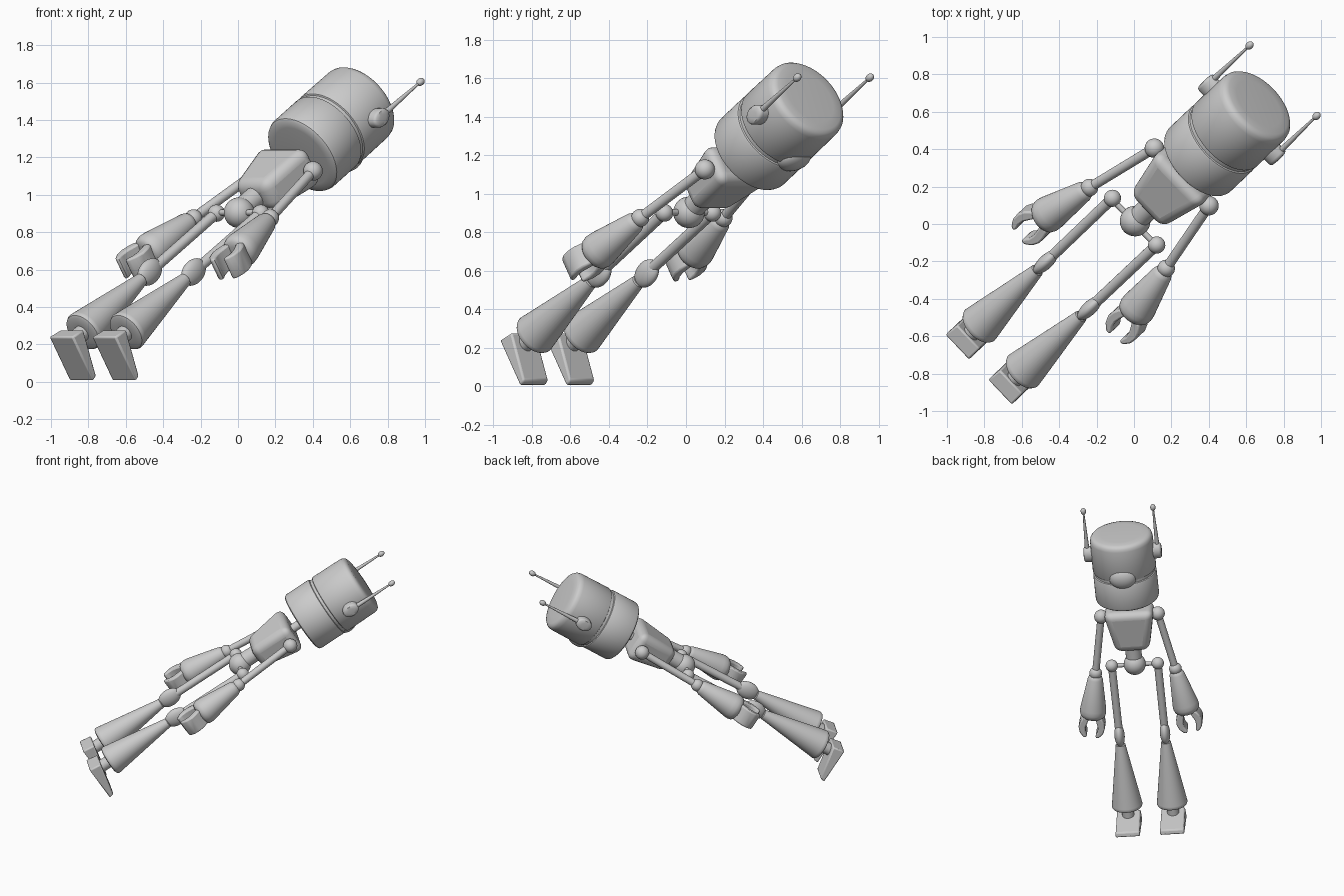
import bpy, bmesh, math
from mathutils import Matrix, Vector

if "Cube" in bpy.data.objects:
    bpy.data.objects.remove(bpy.data.objects["Cube"])

# Body frame: x = sideways, y = front, z = head direction; tilted as a whole
yaw, tilt = math.radians(43.5), math.radians(33)
c, s = math.cos(tilt), math.sin(tilt)
hx, hy = math.cos(yaw), math.sin(yaw)
BODY = Matrix(((hy, s * hx, c * hx, -0.005),
               (-hx, s * hy, c * hy, 0.005),
               (0, -c, s, 0.90),
               (0, 0, 0, 1)))

grey = bpy.data.materials.new("light_grey")
grey.diffuse_color = (0.6, 0.6, 0.6, 1)
grey.use_nodes = True
grey.node_tree.nodes["Principled BSDF"].inputs["Base Color"].default_value = grey.diffuse_color


def finish(name, bm, local=Matrix(), bevel=0, segments=3, angle=35):
    bmesh.ops.recalc_face_normals(bm, faces=bm.faces)
    me = bpy.data.meshes.new(name)
    bm.to_mesh(me)
    bm.free()
    ob = bpy.data.objects.new(name, me)
    bpy.context.collection.objects.link(ob)
    me.materials.append(grey)
    ob.matrix_world = BODY @ local
    if bevel:
        mod = ob.modifiers.new("rounding", 'BEVEL')
        mod.width, mod.segments, mod.limit_method = bevel, segments, 'ANGLE'
        mod.angle_limit = math.radians(25)
    bpy.ops.object.select_all(action='DESELECT')
    ob.select_set(True)
    bpy.context.view_layer.objects.active = ob
    bpy.ops.object.shade_smooth_by_angle(angle=math.radians(angle))
    return ob


def along(start, end):
    """Matrix whose z runs from start to end."""
    d = Vector(end) - Vector(start)
    return Matrix.Translation(start) @ d.to_track_quat('Z', 'Y').to_matrix().to_4x4()


def lathe(name, profile, local=Matrix(), n=40, sx=1, sy=1):
    """Turn (radius, height) points around local z."""
    bm = bmesh.new()
    rings = []
    for r, z in profile:
        rings.append([bm.verts.new((sx * r * math.cos(2 * math.pi * i / n),
                                    sy * r * math.sin(2 * math.pi * i / n), z)) for i in range(n)])
    for a, b in zip(rings, rings[1:]):
        for i in range(n):
            j = (i + 1) % n
            bm.faces.new((a[i], a[j], b[j], b[i]))
    bm.faces.new(rings[0])
    bm.faces.new(rings[-1])
    return finish(name, bm, local)


def rod(name, a, b, r1, r2=None):
    length = (Vector(b) - Vector(a)).length
    lathe(name, [(r1, 0), (r2 or r1, length)], along(a, b), 20)


def ball(name, at, size):
    bm = bmesh.new()
    bmesh.ops.create_uvsphere(bm, u_segments=28, v_segments=16, radius=1)
    bmesh.ops.scale(bm, vec=size, verts=bm.verts)
    finish(name, bm, Matrix.Translation(at))


def box(name, corners, bevel, segments=3):
    """Hexahedron from 4 bottom and 4 top corners."""
    bm = bmesh.new()
    v = [bm.verts.new(p) for p in corners]
    for f in ((0, 1, 2, 3), (4, 5, 6, 7), (0, 1, 5, 4), (1, 2, 6, 5), (2, 3, 7, 6), (3, 0, 4, 7)):
        bm.faces.new([v[i] for i in f])
    finish(name, bm, Matrix(), bevel, segments)


def rect(w, y0, y1, z0, z1):
    return [(-w, y0, z0), (w, y0, z0), (w, y1, z1), (-w, y1, z1)]


# Head drum with a groove, nose and neck
lathe("head", [(0.18, 0.563), (0.22, 0.567), (0.231, 0.575), (0.236, 0.59), (0.236, 0.78), (0.232, 0.788),
               (0.224, 0.792), (0.224, 0.812), (0.232, 0.816), (0.236, 0.824), (0.234, 1.06), (0.229, 1.082),
               (0.217, 1.096), (0.198, 1.103), (0.15, 1.106)], n=64)
ball("nose", (0, 0.2, 0.83), (0.1, 0.058, 0.085))
rod("neck", (0, 0, 0.45), (0, 0, 0.58), 0.032)

# Torso, waist and pelvis
box("torso", rect(0.125, -0.09, 0.09, 0.15, 0.15) + rect(0.19, -0.12, 0.12, 0.485, 0.485), 0.055, 5)
rod("waist", (0, 0, 0.05), (0, 0, 0.18), 0.06)
ball("pelvis", (0, 0.005, 0.015), (0.082, 0.082, 0.082))
rod("hip_bar", (-0.172, 0, 0.008), (0.172, 0, 0.008), 0.016)

for side, k in (("left", -1), ("right", 1)):
    # Ear pod and antenna
    pod = along((k * 0.21, 0.008, 0.95), (k * 0.3, 0.008, 0.95))
    ear = [(1, 0), (1, 0.062), (0.93, 0.072), (0.8, 0.078), (0.4, 0.081)]
    flip = abs((pod.to_3x3() @ Vector((1, 0, 0))).z) > 0.5
    lathe(side + "_ear", ear, pod, 32, 0.062 if flip else 0.047, 0.047 if flip else 0.062)
    rod(side + "_antenna", (k * 0.262, 0.008, 0.99), (k * 0.26, 0.012, 1.305), 0.017, 0.006)
    ball(side + "_antenna_tip", (k * 0.26, 0.012, 1.31), (0.02, 0.02, 0.026))

    # Arm
    shoulder, elbow = Vector((k * 0.212, 0.005, 0.424)), Vector((k * 0.298, 0, -0.046))
    wrist = Vector((k * 0.355, 0, -0.41))
    ball(side + "_shoulder", shoulder, (0.052,) * 3)
    rod(side + "_upper_arm", shoulder, elbow, 0.027)
    ball(side + "_elbow", elbow, (0.047,) * 3)
    lathe(side + "_forearm", [(0.035, 0.015), (0.047, 0.025), (0.056, 0.045), (0.096, 0.29), (0.098, 0.32),
                              (0.092, 0.345), (0.078, 0.36), (0.05, 0.366)], along(elbow, wrist), 36)

    # Two curled gripping fingers
    d = (wrist - elbow).normalized()
    across = Vector((-d.z, 0, d.x))
    claw = [(0.02, -0.02), (0.07, -0.02), (0.09, 0.02), (0.098, 0.06), (0.088, 0.105), (0.06, 0.14),
            (0.035, 0.145), (0.032, 0.125), (0.045, 0.095), (0.046, 0.06), (0.035, 0.025)]
    for which, m in (("inner", -k), ("outer", k)):
        bm = bmesh.new()
        ends = [[bm.verts.new(wrist + across * m * p + d * q + Vector((0, y, 0))) for p, q in claw]
                for y in (-0.065, 0.065)]
        for e in ends:
            bm.faces.new(e)
        for i in range(len(claw)):
            j = (i + 1) % len(claw)
            bm.faces.new((ends[0][i], ends[0][j], ends[1][j], ends[1][i]))
        finish(f"{side}_{which}_finger", bm, Matrix(), 0.012, 2, 50)

    # Leg
    hip, knee, ankle = Vector((k * 0.172, 0.005, 0.01)), Vector((k * 0.17, 0, -0.575)), Vector((k * 0.168, 0, -1.175))
    ball(side + "_hip", hip, (0.046,) * 3)
    rod(side + "_thigh", hip, knee, 0.029)
    ball(side + "_knee", knee, (0.038, 0.066, 0.09))
    lathe(side + "_shin", [(0.03, 0.07), (0.036, 0.075), (0.112, 0.565), (0.114, 0.58), (0.108, 0.592),
                           (0.095, 0.598), (0.05, 0.6)], along(knee, ankle), 40)
    rod(side + "_ankle", ankle + Vector((0, 0, 0.02)), (k * 0.168, 0, -1.25), 0.045)

    # Wedge foot, thick at the heel and thin at the toe
    foot = rect(0.092, -0.068, 0.213, -1.317, -1.317) + rect(0.088, -0.055, 0.205, -1.225, -1.28)
    box(side + "_foot", [(x + k * 0.166, y, z) for x, y, z in foot], 0.01, 2)
